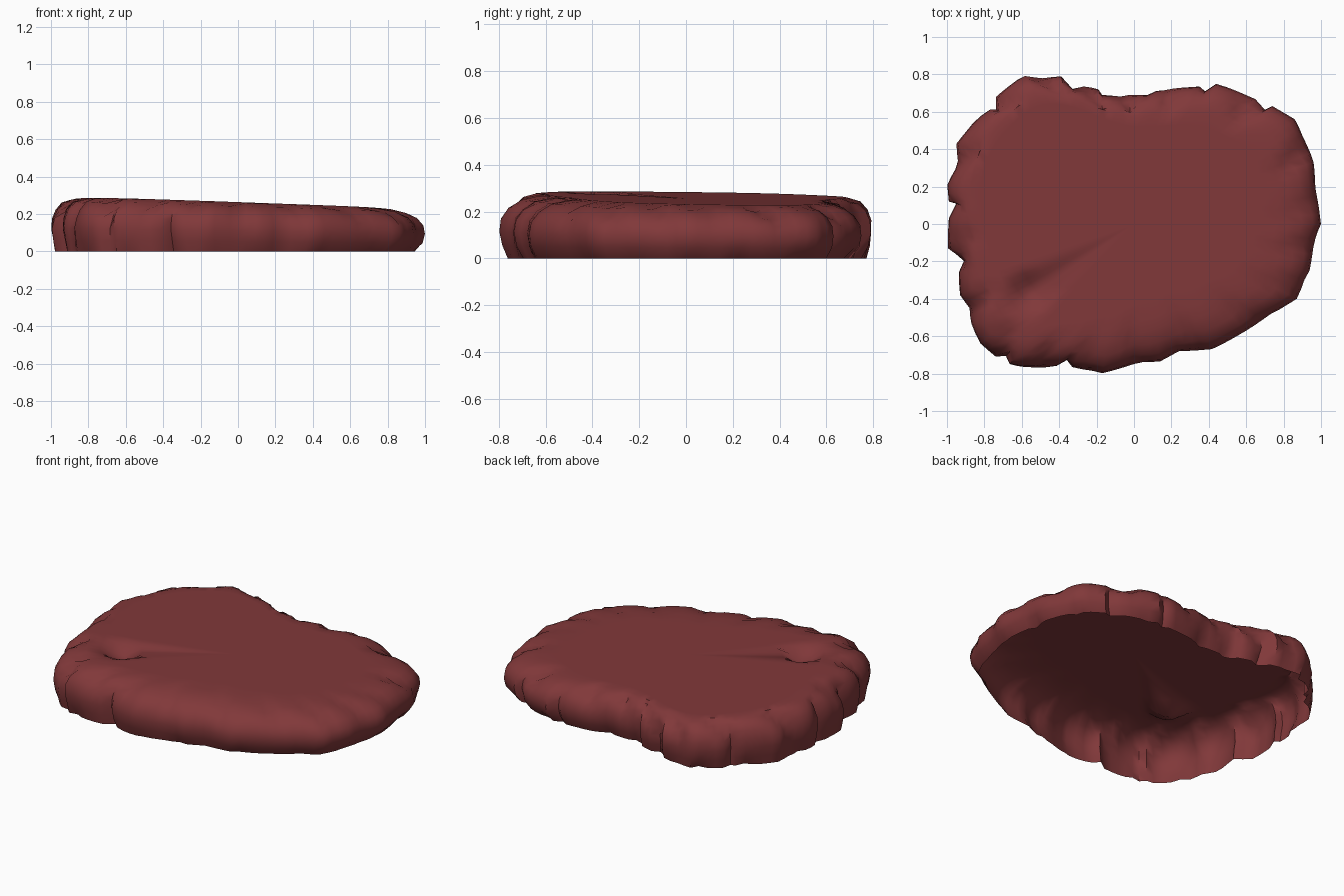
import bpy, bmesh, math, random
from mathutils import Vector

if "Cube" in bpy.data.objects:
    bpy.data.objects.remove(bpy.data.objects["Cube"])

random.seed(4)

# Lobed outline seen from above, counter-clockwise
outline = [Vector(p) for p in (
    (1, 0), (.98, .15), (.96, .33), (.91, .48), (.86, .56), (.74, .63), (.70, .61),
    (.65, .67), (.56, .72), (.44, .75), (.38, .71), (.35, .735), (.12, .72), (.07, .69),
    (-.17, .69), (-.19, .72), (-.27, .74), (-.33, .725), (-.39, .79), (-.49, .78),
    (-.59, .80), (-.74, .68), (-.745, .62), (-.78, .62), (-.86, .54), (-.95, .43),
    (-.95, .34), (-1, .21), (-.99, .12), (-.95, .11), (-.99, .03), (-1, -.13),
    (-.92, -.20), (-.94, -.26), (-.93, -.38), (-.88, -.45), (-.88, -.54), (-.82, -.64),
    (-.74, -.71), (-.69, -.71), (-.67, -.755), (-.58, -.765), (-.42, -.77), (-.36, -.73),
    (-.33, -.765), (-.17, -.80), (0, -.75), (.14, -.735), (.24, -.68), (.42, -.675),
    (.60, -.57), (.87, -.40), (.94, -.25), (.96, -.12))]


def densify(pts, step):
    out = []
    for a, b in zip(pts, pts[1:] + pts[:1]):
        n = max(1, round((b - a).length / step))
        out += [a.lerp(b, i / n) for i in range(n)]
    return out


def smooth(pts, passes):
    for _ in range(passes):
        pts = [(pts[i - 1] + p * 2 + pts[(i + 1) % len(pts)]) / 4 for i, p in enumerate(pts)]
    return pts


def top_height(p):
    return 0.256 - 0.032 * p.x - 0.015 * p.y


def groove(p, slant):
    """Pinch between neighbouring lobes: 0 on a lobe, 1 in the crease."""
    a = math.atan2(p.y, p.x) + slant
    wave = abs(math.sin(9.5 * a + 1.2 * math.sin(3 * a)))
    return (1 - wave) ** 2 * (1.0 if p.x < -.3 or p.y > .2 else 0.5)


base = densify(outline, 0.05)
soft = smooth(base, 16)
softer = smooth(base, 3)

# Rings: (shoulder inset, height fraction, softness, groove depth)
rings = [(0, 0, .1, .03), (0, .2, 0, .015), (0, .42, 0, .015), (.04, .62, 0, .025),
         (.18, .8, .1, .04), (.42, .93, .3, .05), (.72, .985, .6, .03), (1, 1, .9, 0),
         (1.5, 1, 1, 0), (1.9, 1, 1, 0), (2.4, 1, 1, 0), (3, 1, 1, 0)]
bm = bmesh.new()
loops = []
for k, (inset, h, soften, depth) in enumerate(rings):
    loop = []
    for rough, mild, even in zip(base, softer, soft):
        p = rough.lerp(mild, min(1, soften * 2)).lerp(even, soften)
        d = p.normalized()
        pinch = groove(p, 0.03 * k)
        width = 0.17 + 0.05 * d.x - 0.05 * d.y
        p = p - d * (inset * width + depth * pinch)
        if k == 0:
            p -= d * (0.03 + 0.015 * d.x)
        elif k == 1:
            p -= d * 0.01
        z = h * top_height(p)
        if 4 <= k <= 6:
            z -= 0.02 * pinch + random.uniform(0, .006)
        # Small chipped hollow in the front left of the top
        if k >= 7:
            z -= 0.09 * max(0, 1 - (p - Vector((-.55, -.36))).length / 0.13)
        loop.append(bm.verts.new((p.x, p.y, z)))
    loops.append(loop)

# Side and shoulder faces, open underneath
n = len(base)
for lower, upper in zip(loops, loops[1:]):
    for i in range(n):
        j = (i + 1) % n
        bm.faces.new((lower[i], lower[j], upper[j], upper[i]))

# Flat sloping top
centre = bm.verts.new((0, 0, top_height(Vector((0, 0)))))
for i in range(n):
    bm.faces.new((loops[-1][i], loops[-1][(i + 1) % n], centre))

mesh = bpy.data.meshes.new("rock_slab")
bm.to_mesh(mesh)
bm.free()
slab = bpy.data.objects.new("rock_slab", mesh)
bpy.context.collection.objects.link(slab)

mat = bpy.data.materials.new("red_rock")
mat.diffuse_color = (0.22, 0.04, 0.042, 1)
mat.use_nodes = True
mat.node_tree.nodes["Principled BSDF"].inputs["Base Color"].default_value = mat.diffuse_color
mesh.materials.append(mat)

bpy.context.view_layer.objects.active = slab
slab.select_set(True)
bpy.ops.object.shade_smooth_by_angle(angle=math.radians(50))
